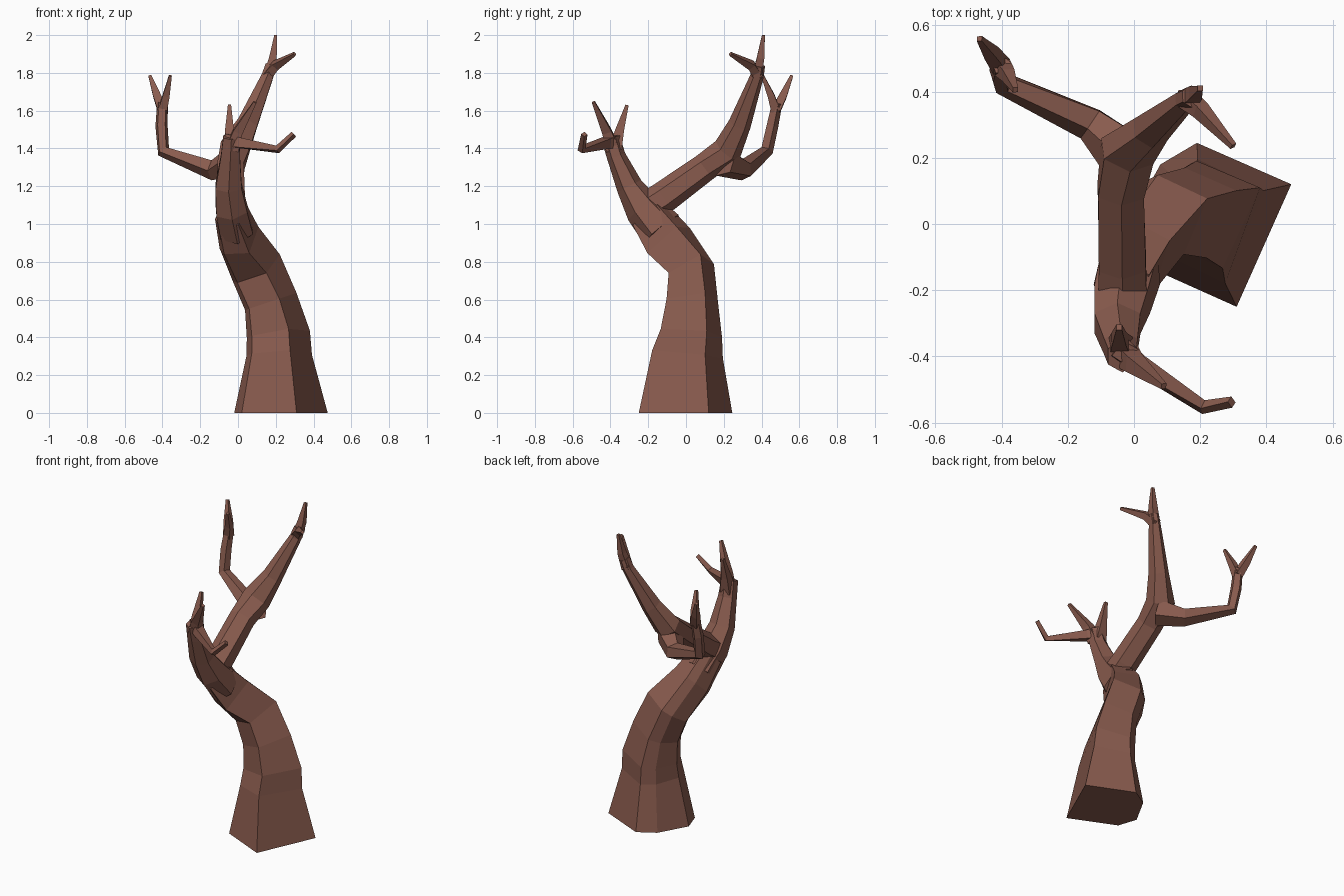
import bpy, bmesh, math
from mathutils import Vector

bark = bpy.data.materials.new("bark")
bark.diffuse_color = (0.25, 0.105, 0.076, 1)


def polygon(n, turn=0.0):
    return [(math.cos(turn + math.tau * i / n), math.sin(turn + math.tau * i / n)) for i in range(n)]


def limb(name, profile, path, upright_start=False):
    """Loft a profile through (x, y, z, width, depth) stations, bending with the path."""
    bm = bmesh.new()
    pts = [Vector(p[:3]) for p in path]
    rings = []
    for i, p in enumerate(path):
        before = (pts[i] - pts[i - 1]).normalized() if i else Vector()
        after = (pts[i + 1] - pts[i]).normalized() if i + 1 < len(pts) else Vector()
        tangent = Vector((0, 0, 1)) if upright_start and i == 0 else (before + after).normalized()
        turn = Vector((0, 0, 1)).rotation_difference(tangent)
        rings.append([bm.verts.new(pts[i] + turn @ Vector((u * p[3], v * p[-1], 0))) for u, v in profile])
    n = len(profile)
    for a, b in zip(rings, rings[1:]):
        for i in range(n):
            j = (i + 1) % n
            bm.faces.new((a[i], a[j], b[j], b[i]))
    bm.faces.new(rings[0][::-1])
    bm.faces.new(rings[-1])
    bmesh.ops.recalc_face_normals(bm, faces=bm.faces)
    mesh = bpy.data.meshes.new(name)
    bm.to_mesh(mesh)
    bm.free()
    mesh.materials.append(bark)
    obj = bpy.data.objects.new(name, mesh)
    bpy.context.collection.objects.link(obj)
    return obj


square, diamond = polygon(4, math.pi / 4), polygon(4)
penta, hexa = polygon(5, 0.3), polygon(6, math.pi / 6)

# Trunk: irregular six-sided foot, leaning left and forward
foot = [(0.08, -0.25), (0.245, 0.12), (-0.04, 0.245), (-0.15, 0.18), (-0.25, 0.0), (-0.21, -0.12)]
limb("trunk", foot, [
    (0.23, 0.00, 0.00, 1.00, 1.00),
    (0.22, 0.01, 0.31, 0.70, 0.76),
    (0.215, 0.03, 0.42, 0.68, 0.66),
    (0.175, 0.035, 0.59, 0.58, 0.55),
    (0.10, 0.03, 0.76, 0.57, 0.50),
    (0.01, -0.09, 0.91, 0.46, 0.54),
    (-0.035, -0.19, 1.05, 0.36, 0.44),
], True)

# Front limb rising from the crotch, with three twigs
limb("front_limb", hexa, [
    (-0.01, -0.13, 0.97, 0.10, 0.12),
    (-0.035, -0.225, 1.08, 0.095, 0.10),
    (-0.05, -0.30, 1.20, 0.08, 0.07),
    (-0.04, -0.37, 1.36, 0.058, 0.05),
    (-0.035, -0.40, 1.46, 0.05, 0.05),
])
limb("front_twig_up", square, [(-0.04, -0.375, 1.40, 0.05), (-0.045, -0.35, 1.50, 0.032), (-0.045, -0.312, 1.63, 0.012)])
limb("front_twig_forward", square, [(-0.03, -0.39, 1.40, 0.05), (0.0, -0.42, 1.49, 0.036), (0.09, -0.49, 1.645, 0.012)])
limb("front_twig_side", diamond, [(-0.05, -0.37, 1.44, 0.05), (0.01, -0.42, 1.43, 0.038),
                                  (0.21, -0.553, 1.395, 0.022), (0.295, -0.538, 1.475, 0.017)])

# Back limb, forking into a tall and a side branch
limb("back_limb", hexa, [
    (-0.035, -0.23, 1.07, 0.085, 0.085),
    (-0.035, -0.12, 1.14, 0.082, 0.085),
    (-0.04, 0.10, 1.30, 0.08, 0.075),
    (-0.02, 0.22, 1.39, 0.09, 0.08),
    (0.05, 0.285, 1.53, 0.062, 0.06),
    (0.155, 0.375, 1.78, 0.036, 0.036),
    (0.175, 0.385, 1.84, 0.034, 0.034),
])
limb("tall_twig_up", square, [(0.16, 0.375, 1.78, 0.036), (0.185, 0.395, 1.88, 0.028), (0.20, 0.41, 2.0, 0.011)])
limb("tall_twig_forward", square, [(0.15, 0.385, 1.78, 0.036), (0.20, 0.345, 1.84, 0.03), (0.30, 0.235, 1.90, 0.012)])

# Side branch: out to the left, then sharply up into a two-pronged end
limb("side_branch", penta, [
    (-0.02, 0.20, 1.33, 0.085),
    (-0.13, 0.305, 1.285, 0.056),
    (-0.395, 0.425, 1.385, 0.036),
    (-0.405, 0.455, 1.52, 0.034),
    (-0.40, 0.48, 1.64, 0.03),
])
limb("side_twig_back", square, [(-0.40, 0.475, 1.60, 0.034), (-0.43, 0.515, 1.68, 0.028), (-0.467, 0.56, 1.785, 0.011)])
limb("side_twig_front", square, [(-0.40, 0.475, 1.60, 0.034), (-0.38, 0.45, 1.68, 0.026), (-0.358, 0.405, 1.785, 0.011)])
